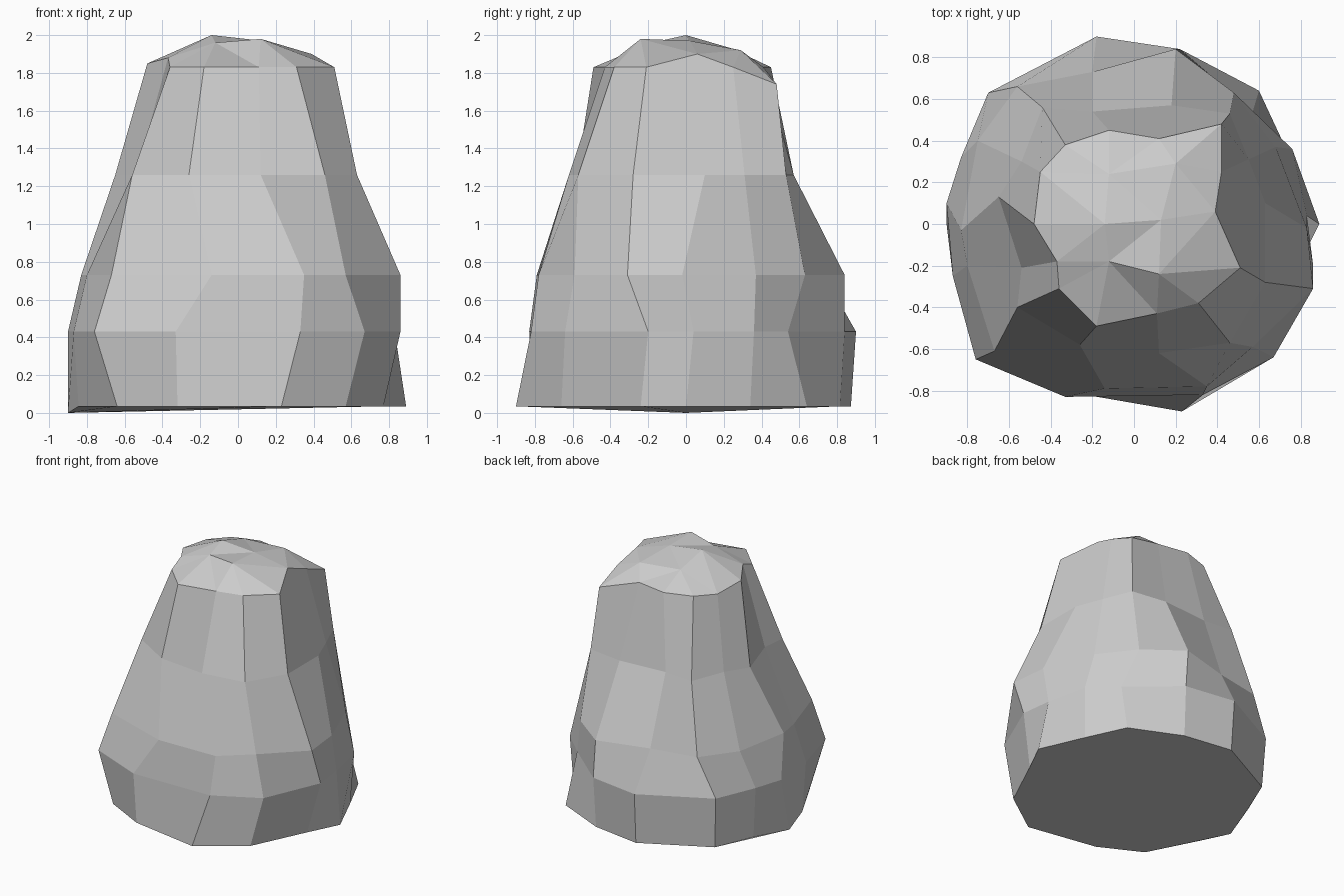
import bpy, bmesh
from mathutils import Vector
from mathutils.geometry import delaunay_2d_cdt

if "Cube" in bpy.data.objects:
    bpy.data.objects.remove(bpy.data.objects["Cube"])

# Irregular 14-sided cross-sections, counter-clockwise from the front
lower = [(.33, -.82), (.67, -.64), (.86, -.2), (.83, .04), (.76, .36), (.57, .54), (.22, .84),
         (-.18, .9), (-.7, .63), (-.83, .32), (-.9, .1), (-.87, -.25), (-.76, -.65), (-.33, -.83)]
belly = [(.35, -.78), (.57, -.59), (.86, -.31), (.83, -.02), (.68, .37), (.48, .63), (.2, .84),
         (-.2, .73), (-.56, .66), (-.75, .4), (-.83, -.03), (-.8, -.2), (-.67, -.61), (-.14, -.79)]
waist = [(.12, -.62), (.46, -.57), (.63, -.28), (.63, .1), (.55, .31), (.46, .53), (.18, .57),
         (-.2, .54), (-.44, .56), (-.54, .3), (-.65, .13), (-.54, -.21), (-.56, -.4), (-.26, -.58)]
shoulder = [(.11, -.43), (.31, -.38), (.51, -.21), (.39, .06), (.42, .25), (.42, .48), (.12, .41),
            (-.12, .45), (-.33, .38), (-.45, .25), (-.48, 0), (-.37, -.18), (-.36, -.31), (-.18, -.49)]

# The foot follows the lower ring, slightly drawn in, apart from a few corners
foot = [(x * .97, y * .97) for x, y in lower]
for i, p in {0: (.23, -.9), 1: (.57, -.66), 2: (.77, -.24), 3: (.89, 0), 4: (.74, .34),
             5: (.6, .64), 10: (-.9, .0), 12: (-.64, -.64)}.items():
    foot[i] = p

# Lumps on the crown
crown = [(.12, -.24, 1.98), (-.12, -.18, 1.96), (-.14, 0, 2.0),
         (.13, .02, 1.97), (.2, .29, 1.92), (-.12, .24, 1.93)]

bm = bmesh.new()
rings = []
for pts, z in ((foot, .035), (lower, .43), (belly, .73), (waist, 1.26), (shoulder, 1.83)):
    rings.append([bm.verts.new((x, y, z)) for x, y in pts])
n = len(lower)

# Uneven heights on the foot and shoulder
rings[0][10].co.z = 0
for i, z in {3: 1.9, 5: 1.74, 10: 1.85, 11: 1.88}.items():
    rings[-1][i].co.z = z

# Sides and base
for a, b in zip(rings, rings[1:]):
    for i in range(n):
        j = (i + 1) % n
        bm.faces.new((a[i], a[j], b[j], b[i]))
bm.faces.new(rings[0][::-1])

# Faceted crown
cap = rings[-1] + [bm.verts.new(p) for p in crown]
flat = [Vector((v.co.x, v.co.y)) for v in cap]
_, _, faces, origins, _, _ = delaunay_2d_cdt(flat, [], [list(range(n))], 1, 1e-5)
for f in faces:
    bm.faces.new([cap[origins[k][0]] for k in f])

bmesh.ops.recalc_face_normals(bm, faces=bm.faces)
mesh = bpy.data.meshes.new("boulder")
bm.to_mesh(mesh)
bm.free()
bpy.context.collection.objects.link(bpy.data.objects.new("boulder", mesh))
